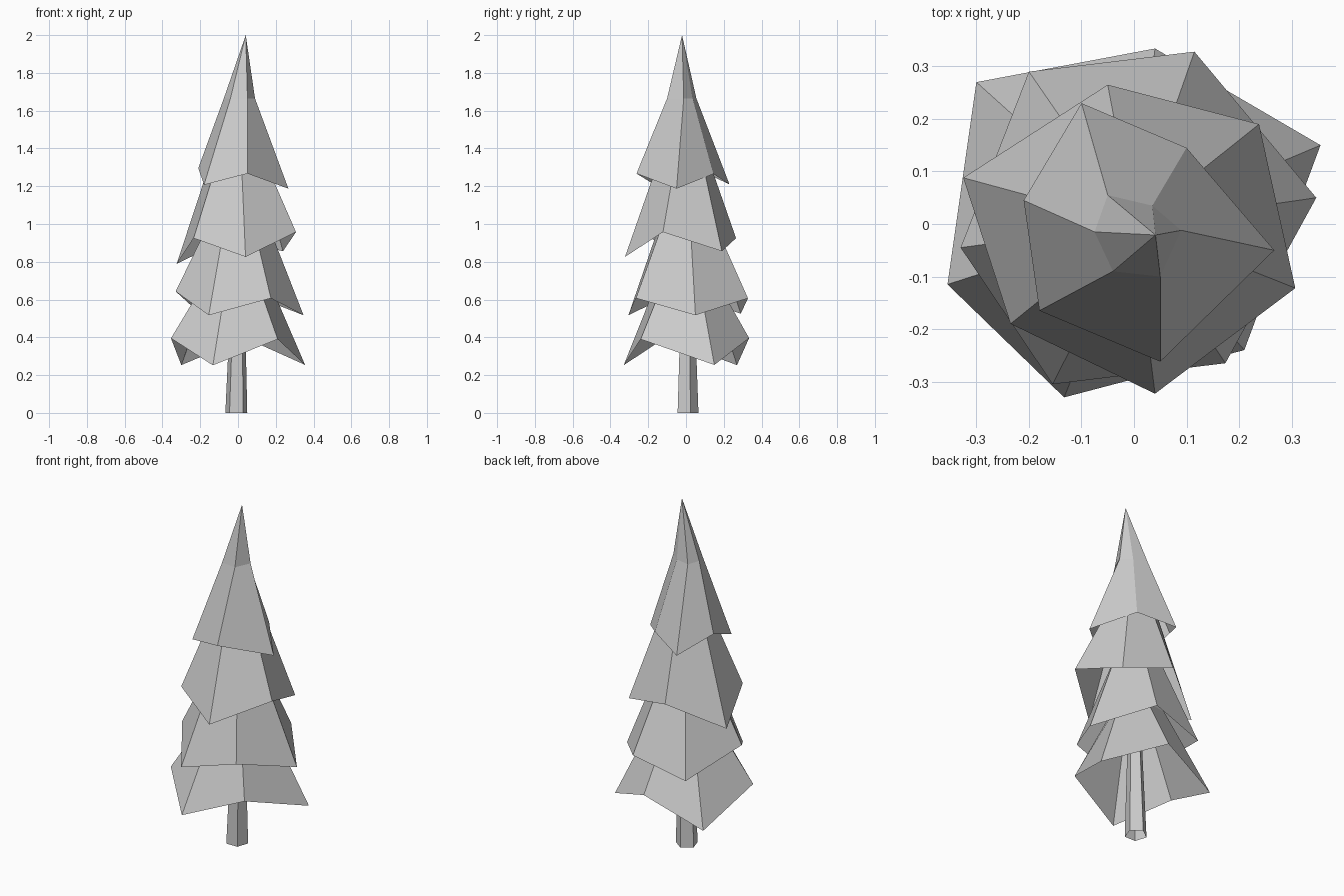
import bpy, bmesh, math

cube = bpy.data.objects.get("Cube")
if cube:
    bpy.data.objects.remove(cube, do_unlink=True)

grey = bpy.data.materials.new("plain grey")
grey.use_nodes = True
colour = (0.6, 0.6, 0.6, 1)
grey.diffuse_color = colour
grey.node_tree.nodes["Principled BSDF"].inputs["Base Color"].default_value = colour


def loft(name, rings):
    """Open-bottomed skin over clockwise rings of points, from bottom to top."""
    bm = bmesh.new()
    rows = [[bm.verts.new(p) for p in ring] for ring in rings]
    for low, high in zip(rows, rows[1:]):
        count = len(low)
        for i in range(count):
            j = (i + 1) % count
            if len(high) == 1:
                bm.faces.new((low[j], low[i], high[0]))
            else:
                bm.faces.new((low[j], low[i], high[i], high[j]))
    mesh = bpy.data.meshes.new(name)
    bm.to_mesh(mesh)
    bm.free()
    mesh.materials.append(grey)
    obj = bpy.data.objects.new(name, mesh)
    bpy.context.collection.objects.link(obj)


def pentagon(radius, x, z):
    """Clockwise trunk section with one flat side to the front."""
    turns = [math.radians(90 - 72 * i) for i in range(5)]
    return [(radius * math.cos(a) + x, radius * math.sin(a) + .005, z)
            for a in turns]


# Tapered trunk, hollow like the foliage
loft("trunk", [pentagon(.061, -.009, 0), pentagon(.041, -.002, .55)])

# Jagged rims of the three lower skirts, each with its shoulder and tip heights
skirts = {
    "bottom_foliage": (.75, 1.0, [
        (-.355, -.115, .395), (-.3, .27, .253), (.04, .334, .396),
        (.355, .15, .254), (.21, -.24, .39), (-.133, -.33, .252)]),
    "lower_foliage": (1.05, 1.3, [
        (-.33, -.045, .643), (-.2, .29, .525), (.115, .328, .607),
        (.347, .05, .517), (.174, -.265, .607), (-.155, -.305, .517)]),
    "upper_foliage": (1.38, 1.6, [
        (-.325, .088, .788), (-.05, .265, .925), (.238, .19, .856),
        (.307, -.122, .957), (.04, -.323, .826), (-.235, -.19, .925)]),
}
for name, (shoulder_z, tip_z, rim) in skirts.items():
    shoulder = [(x * .4, y * .4, shoulder_z) for x, y, _ in rim]
    loft(name, [rim, shoulder, [(0, 0, tip_z)]])

# Pointed crown
crown_rim = [(-.21, .045, 1.296), (-.1, .23, 1.21), (.1, .145, 1.265),
             (.267, -.05, 1.187), (.05, -.262, 1.267), (-.18, -.165, 1.207)]
crown_shoulder = [(x, y, 1.665) for x, y in (
    (-.075, -.015), (-.05, .055), (.035, .035),
    (.09, -.012), (.05, -.1), (-.04, -.09))]
loft("crown_foliage", [crown_rim, crown_shoulder, [(.041, -.021, 2)]])
